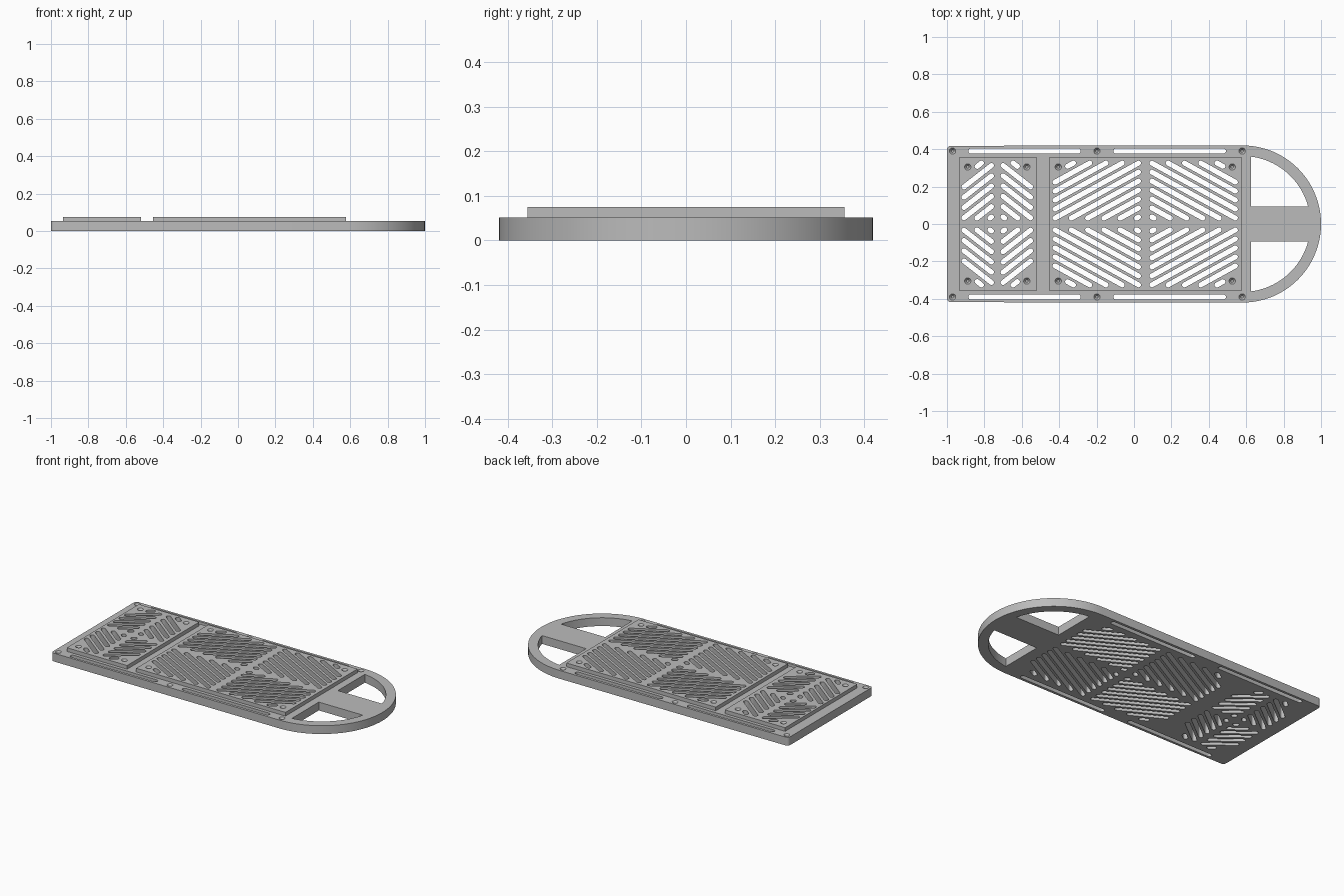
import bpy, bmesh
from math import pi, cos, sin, sqrt, hypot, asin, atan2

cube = bpy.data.objects.get("Cube")
if cube:
    bpy.data.objects.remove(cube, do_unlink=True)

grey = bpy.data.materials.new("plain grey")
grey.use_nodes = True
grey.diffuse_color = (0.5, 0.5, 0.5, 1)
grey.node_tree.nodes["Principled BSDF"].inputs["Base Color"].default_value = (0.5, 0.5, 0.5, 1)

BASE_TOP, PANEL_TOP = 0.052, 0.075
SLOT_R = 0.0135
HALF_W = 0.418
ARC_X = 0.58


def arc(cx, cy, r, a0, a1, n):
    return [(cx + r * cos(a0 + (a1 - a0) * i / n), cy + r * sin(a0 + (a1 - a0) * i / n))
            for i in range(n + 1)]


def capsule(p, q, r=SLOT_R):
    """Outline of a round-ended slot between two points."""
    a = atan2(q[1] - p[1], q[0] - p[0])
    return arc(*q, r, a - pi / 2, a + pi / 2, 8) + arc(*p, r, a + pi / 2, a + 3 * pi / 2, 8)


def rect(x0, x1, y):
    return [(x0, -y), (x1, -y), (x1, y), (x0, y)]


def plate(name, loops, z0, z1):
    """Extrude an outline with holes into a solid mesh."""
    cu = bpy.data.curves.new(name, 'CURVE')
    cu.dimensions = '2D'
    cu.fill_mode = 'BOTH'
    cu.extrude = (z1 - z0) / 2
    for loop in loops:
        sp = cu.splines.new('POLY')
        sp.points.add(len(loop) - 1)
        for pt, (x, y) in zip(sp.points, loop):
            pt.co = (x, y, 0, 1)
        sp.use_cyclic_u = True
    tmp = bpy.data.objects.new(name + "_outline", cu)
    bpy.context.collection.objects.link(tmp)
    me = bpy.data.meshes.new_from_object(tmp.evaluated_get(bpy.context.evaluated_depsgraph_get()))
    bpy.data.objects.remove(tmp, do_unlink=True)
    bm = bmesh.new()
    bm.from_mesh(me)
    bmesh.ops.remove_doubles(bm, verts=bm.verts, dist=1e-5)
    bmesh.ops.translate(bm, verts=bm.verts, vec=(0, 0, (z0 + z1) / 2))
    bmesh.ops.recalc_face_normals(bm, faces=bm.faces)
    bm.to_mesh(me)
    bm.free()
    me.name = name
    me.materials.clear()
    me.materials.append(grey)
    ob = bpy.data.objects.new(name, me)
    bpy.context.collection.objects.link(ob)
    return ob


def countersink(ob, spots, top):
    """Cut shallow conical screw seats into the top face."""
    bm = bmesh.new()
    depth, over = 0.014, 0.004
    for x, y in spots:
        made = bmesh.ops.create_cone(bm, cap_ends=True, segments=20, radius1=0.007,
                                     radius2=0.020, depth=depth + over)
        bmesh.ops.translate(bm, verts=made["verts"], vec=(x, y, top + (over - depth) / 2))
    me = bpy.data.meshes.new(ob.name + "_cutter")
    bm.to_mesh(me)
    bm.free()
    me.materials.append(grey)
    cutter = bpy.data.objects.new(ob.name + "_cutter", me)
    bpy.context.collection.objects.link(cutter)
    cutter.hide_render = True
    mod = ob.modifiers.new("screw_seats", 'BOOLEAN')
    mod.operation = 'DIFFERENCE'
    mod.solver = 'EXACT'
    mod.object = cutter
    bpy.ops.object.select_all(action='DESELECT')
    ob.select_set(True)
    bpy.context.view_layer.objects.active = ob
    bpy.ops.object.modifier_apply(modifier=mod.name)
    bpy.data.objects.remove(cutter, do_unlink=True)
    bpy.ops.object.shade_smooth_by_angle(angle=pi / 6)


def vents(cx, u0, u1, slope, first, step, count, screw):
    """Slanted slots of one quadrant, mirrored into a diamond pattern."""
    out = []
    v0, v1 = 0.031, 0.326
    for k in range(count):
        c = first + step * k
        run, best = [], []
        for i in range(201):
            u = u0 + (u1 - u0) * i / 200
            v = c - slope * u
            if v0 <= v <= v1 and hypot(u - screw[0], v - screw[1]) > 0.05:
                run.append((u, v))
                if len(run) > len(best):
                    best = list(run)
            else:
                run = []
        if len(best) > 1:
            for sx in (-1, 1):
                for sy in (-1, 1):
                    p, q = [(cx + sx * u, sy * v) for u, v in (best[0], best[-1])]
                    out.append(capsule(p, q))
    return out


# Vent patterns, shared by the panels and the base beneath them
small_screw, large_screw = (0.158, 0.305), (0.465, 0.305)
small_x, large_x = -0.731, 0.06
small_vents = vents(small_x, 0.031, 0.178, 0.78, 0.062, 0.055, 7, small_screw)
large_vents = vents(large_x, 0.036, 0.482, 0.55, 0.057, 0.048, 11, large_screw)

# Base outline: rounded square end and a semicircular handle end
c = 0.02
outline = (arc(ARC_X, 0, HALF_W + 0.002, -pi / 2, pi / 2, 48)
           + arc(-1 + c, HALF_W - c, c, pi / 2, pi, 5)
           + arc(-1 + c, -HALF_W + c, c, pi, 3 * pi / 2, 5))

# Handle openings either side of the centre strip
inner, strip, wall = 0.363, 0.094, 0.625
a0 = asin(strip / inner)
a1 = pi / 2 - asin((wall - ARC_X) / inner)
handle = []
for s in (-1, 1):
    curve = arc(ARC_X, 0, inner, a0, a1, 24)
    handle.append([(x, s * y) for x, y in curve + [(wall, strip)]])

# Long slots along both side rails
rails = [capsule((x0, s * 0.39), (x1, s * 0.39))
         for s in (-1, 1) for x0, x1 in ((-0.872, -0.298), (-0.097, 0.478))]

base = plate("base_plate", [outline] + handle + rails + small_vents + large_vents, 0, BASE_TOP)
countersink(base, [(x, s * 0.39) for x in (-0.97, -0.198, 0.578) for s in (-1, 1)], BASE_TOP)

# Raised vented panels
for name, x0, x1, slots, cx, screw in (
        ("small_panel", -0.935, -0.518, small_vents, small_x, small_screw),
        ("large_panel", -0.455, 0.578, large_vents, large_x, large_screw)):
    panel = plate(name, [rect(x0, x1, 0.356)] + slots, BASE_TOP, PANEL_TOP)
    countersink(panel, [(cx + i * screw[0], j * screw[1]) for i in (-1, 1) for j in (-1, 1)],
                PANEL_TOP)
